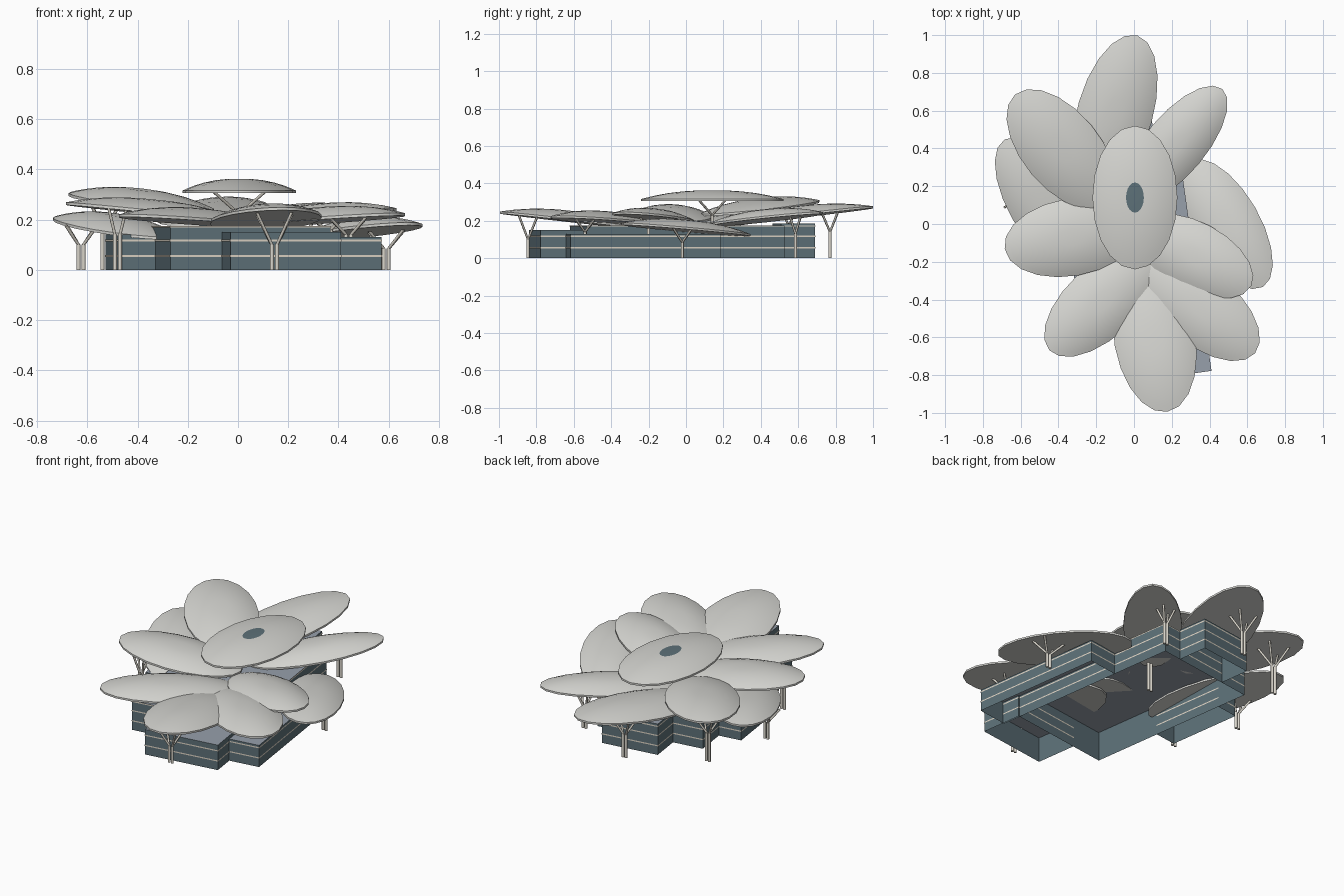
import bpy, bmesh, math
from mathutils import Matrix, Vector

cube = bpy.data.objects.get("Cube")
if cube:
    bpy.data.objects.remove(cube)


def material(name, rgb):
    m = bpy.data.materials.new(name)
    m.use_nodes = True
    m.diffuse_color = (*rgb, 1)
    m.node_tree.nodes["Principled BSDF"].inputs["Base Color"].default_value = (*rgb, 1)
    return m


SHELL = material("pale shell", (0.67, 0.67, 0.64))
GLASS = material("blue grey glass", (0.11, 0.165, 0.19))
ROOF = material("light slate roof", (0.31, 0.35, 0.41))
BAND = material("cream band", (0.72, 0.65, 0.55))
POST = material("stone post", (0.70, 0.67, 0.60))


def finish(name, bm, mats, smooth=False):
    bmesh.ops.recalc_face_normals(bm, faces=bm.faces[:])
    mesh = bpy.data.meshes.new(name)
    bm.to_mesh(mesh)
    bm.free()
    obj = bpy.data.objects.new(name, mesh)
    bpy.context.collection.objects.link(obj)
    for m in mats:
        mesh.materials.append(m)
    if smooth:
        bpy.ops.object.select_all(action='DESELECT')
        obj.select_set(True)
        bpy.context.view_layer.objects.active = obj
        bpy.ops.object.shade_smooth_by_angle(angle=math.radians(40))
    return obj


# Petal canopies: centre x, y, underside height, half length, half width, heading, outward rise
DOME, THICK, FULL = 0.047, 0.011, 2.3
petals = {
    "crown": (0.005, 0.14, 0.305, 0.38, 0.225, 90, 0),
    "back": (-0.10, 0.59, 0.22, 0.425, 0.2, 74, 0.11),
    "back_left": (0.22, 0.42, 0.202, 0.385, 0.16, 50, 0.09),
    "back_right": (-0.385, 0.395, 0.263, 0.38, 0.205, 130, 0.10),
    "low_right": (-0.49, 0.11, 0.163, 0.39, 0.175, 120, 0.11),
    "right": (-0.33, -0.07, 0.222, 0.36, 0.205, 190, 0.10),
    "left": (0.32, -0.17, 0.205, 0.34, 0.18, -28, 0.09),
    "front_left": (0.35, -0.44, 0.193, 0.38, 0.195, -40, 0.06),
    "low_left": (0.49, 0.0, 0.147, 0.385, 0.175, -60, 0.08),
    "front": (0.11, -0.61, 0.195, 0.39, 0.215, -80, 0.11),
    "front_right": (-0.17, -0.41, 0.188, 0.38, 0.19, 223, 0.06),
}


def underside(name, x, y):
    """Height of a canopy's flat underside above the point x, y."""
    cx, cy, z, _, _, deg, rise = petals[name]
    p = Matrix.Rotation(-math.radians(deg), 2) @ Vector((x - cx, y - cy))
    return z + rise * p.x


def make_petal(name):
    cx, cy, z, a, b, deg, rise = petals[name]
    rot = Matrix.Rotation(math.radians(deg), 2)
    bm = bmesh.new()
    sides = 20

    def ring(r, lift):
        verts = []
        for i in range(sides):
            t = math.tau * i / sides
            p = Vector((a * r * math.cos(t), b * r * math.sin(t)))
            q = rot @ p
            verts.append(bm.verts.new((cx + q.x, cy + q.y, z + rise * p.x + lift)))
        return verts

    # skylight-sized cap, domed rings, then the rim down to the flat underside
    rings = [ring(r, THICK + DOME * (1 - r ** FULL))
             for r in (0.21, 0.42, 0.62, 0.8, 0.92, 1)]
    rings.append(ring(1, 0))
    for inner, outer in zip(rings, rings[1:]):
        for i in range(sides):
            j = (i + 1) % sides
            bm.faces.new((inner[i], outer[i], outer[j], inner[j]))
    cap = bm.faces.new(rings[0])
    bm.faces.new(rings[-1])
    if name == "crown":          # oval skylight
        cap.material_index = 1
    finish(name + "_petal_canopy", bm, [SHELL, GLASS], smooth=True)


for key in petals:
    make_petal(key)

# Building blocks on a slightly turned grid
TURN = Matrix.Rotation(math.radians(8), 4, 'Z')


def shell_box(bm, u0, u1, v0, v1, z0, z1, roof=None):
    """Four walls, with an optional roof of the given material slot."""
    corners = [(u0, v0), (u1, v0), (u1, v1), (u0, v1)]
    low = [bm.verts.new(TURN @ Vector((u, v, z0))) for u, v in corners]
    high = [bm.verts.new(TURN @ Vector((u, v, z1))) for u, v in corners]
    for i in range(4):
        j = (i + 1) % 4
        bm.faces.new((low[i], low[j], high[j], high[i]))
    if roof is not None:
        bm.faces.new(high).material_index = roof


blocks = {
    "core": (-0.353, 0.29, -0.576, 0.49, 0.175),
    "back_wing": (-0.17, 0.17, 0.49, 0.672, 0.185),
    "front_wing": (-0.146, 0.298, -0.827, -0.576, 0.15),
    "left_wing": (0.29, 0.48, -0.69, 0.12, 0.13),
    "right_wing": (-0.49, -0.353, -0.15, 0.3, 0.14),
}
E = 0.002
for key, (u0, u1, v0, v1, top) in blocks.items():
    bm = bmesh.new()
    shell_box(bm, u0, u1, v0, v1, 0, top, 1)
    finish(key + "_walls", bm, [GLASS, ROOF])
    bm = bmesh.new()
    for z in (0.052, 0.113, 0.168):
        if z < top:
            shell_box(bm, u0 - E, u1 + E, v0 - E, v1 + E, z, z + 0.007)
    finish(key + "_floor_bands", bm, [BAND])


# Branching supports
def rod(bm, p, q, radius):
    d = q - p
    m = Matrix.Translation((p + q) / 2) @ d.to_track_quat('Z', 'Y').to_matrix().to_4x4()
    bmesh.ops.create_cone(bm, cap_ends=True, segments=12, radius1=radius,
                          radius2=radius, depth=d.length, matrix=m)


def tree(key, x, y, base=0, fork=0.1, spread=0.07):
    bm = bmesh.new()
    for side in (-1, 1):
        foot = Vector((x + 0.01 * side, y, base))
        knee = Vector((foot.x, y, fork))
        rod(bm, foot, knee, 0.008)
        for way in (-1, 1):
            tx, ty = x + spread * side, y + spread * way * 0.7
            rod(bm, knee, Vector((tx, ty, underside(key, tx, ty) + 0.004)), 0.006)
    finish(key + "_branching_support", bm, [POST], smooth=True)


tree("front", 0.145, -0.845)
tree("low_left", 0.59, -0.02, fork=0.085)
tree("low_right", -0.625, 0.13, spread=0.06)
tree("back", -0.13, 0.77, fork=0.14, spread=0.06)
tree("back_left", 0.265, 0.585, fork=0.13, spread=0.04)
tree("back_right", -0.53, 0.55, fork=0.17)
tree("right", -0.48, -0.235, fork=0.14, spread=0.035)
tree("front_left", 0.44, -0.54, base=0.13, fork=0.14)
tree("left", 0.36, -0.2, base=0.13, fork=0.16)
tree("crown", 0.005, 0.14, fork=0.23, spread=0.1)
